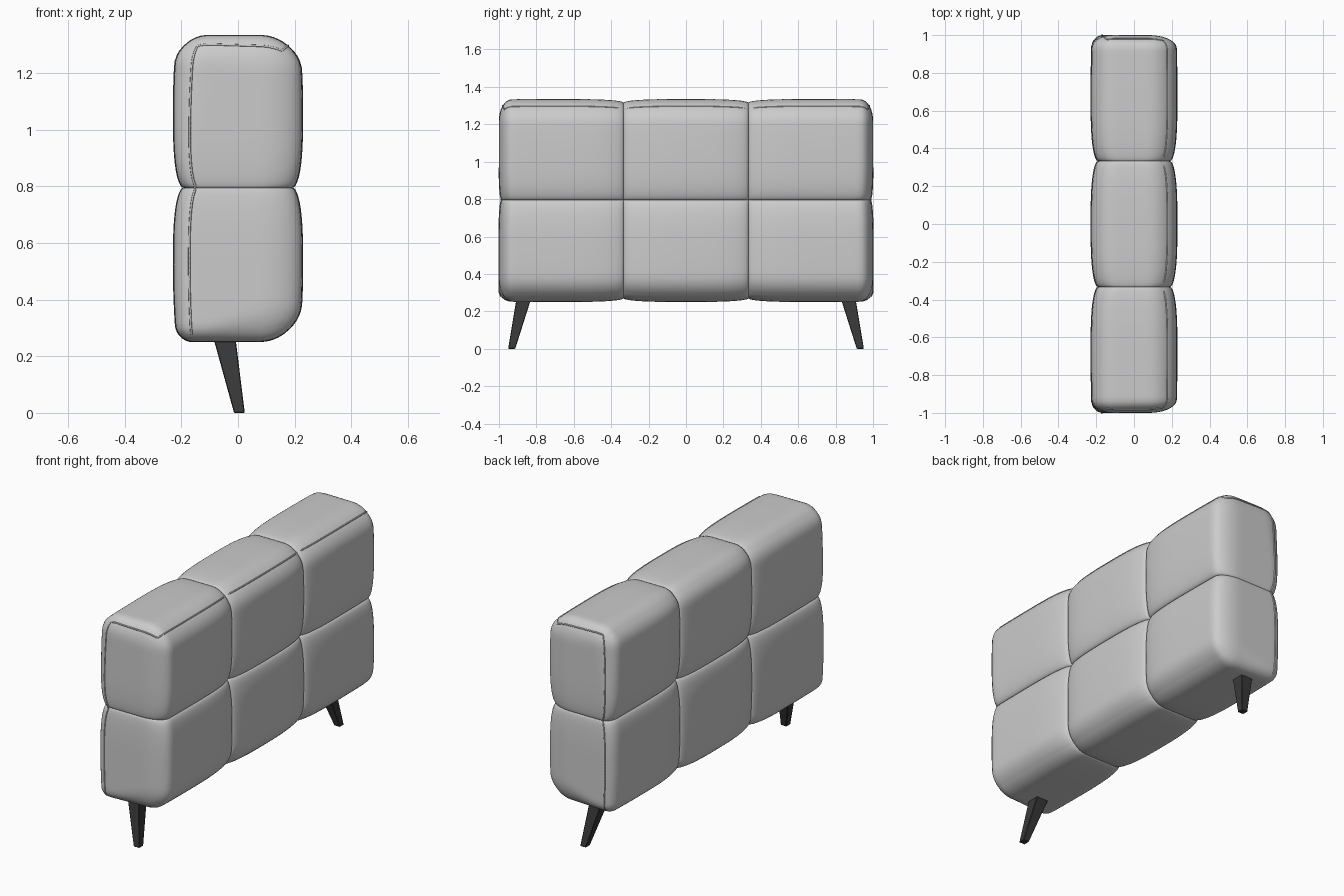
import bpy, bmesh, math
from mathutils import Vector

if "Cube" in bpy.data.objects:
    bpy.data.objects.remove(bpy.data.objects["Cube"])

LO = Vector((-0.23, -1.0, 0.25))
HI = Vector((0.23, 1.0, 1.335))
MIDZ = 0.795
CELLS = [[-0.23, 0.23], [-1, -1/3, 1/3, 1], [0.25, MIDZ, 1.335]]


def smooth(t):
    t = max(0.0, min(1.0, t))
    return t * t * (3 - 2 * t)


def seam(v, edges, outer):
    """1 at an inner seam, 0 at a cushion centre, 'outer' at the outside edges."""
    for a, b in zip(edges, edges[1:]):
        if v <= b + 1e-6:
            s = max(-1, min(1, (2 * v - a - b) / (b - a)))
            if (s < 0 and a == edges[0]) or (s > 0 and b == edges[-1]):
                return outer * s * s
            return 1 - math.sqrt(max(0, 1 - abs(s) ** 3))
    return 0


def surface(p):
    """Map a point of the plain box to the rounded, tufted upholstery."""
    x, y, z = p
    up, right = smooth((z - MIDZ) / 0.54), smooth((x + 0.15) / 0.3)
    rx_lo, rx_hi = 0.06 + 0.06 * up, 0.15
    rz = (0.11 + 0.02 * right) if z > MIDZ else (0.06 + 0.08 * right)
    lo, hi = (rx_lo, 0.07, rz), (rx_hi, 0.07, rz)
    inner = [max(LO[i] + lo[i], min(HI[i] - hi[i], p[i])) for i in range(3)]
    r = [lo[i] if p[i] < inner[i] else hi[i] for i in range(3)]
    q = Vector([(p[i] - inner[i]) / r[i] for i in range(3)])
    if q.length > 1e-6:
        q *= max(abs(c) for c in q) / q.length
    o = Vector([inner[i] + q[i] * r[i] for i in range(3)])
    # pull the surface in at the seams
    sy, sz = seam(y, CELLS[1], 0.1), seam(z, CELLS[2], 0.3)
    o.x *= 1 - (0.04 * sy + 0.038 * sz) / 0.23
    h = (o.z - 0.7925) / 0.5425
    o.z -= 0.02 * sy * h * abs(h)
    w = max(0, (abs(o.y) - 0.7) / 0.3)
    o.y -= math.copysign(0.016 * seam(z, CELLS[2], 0) * w, o.y)
    return o


def stations(edges, n):
    out = [edges[0]]
    for a, b in zip(edges, edges[1:]):
        out += [a + (b - a) * (0.5 - 0.5 * math.cos(math.pi * k / n)) for k in range(1, n + 1)]
    return out


# upholstered panel: six tufted cushions in one skin
grid = [stations(e, n) for e, n in zip(CELLS, (24, 26, 26))]
bm = bmesh.new()
verts = {}


def vert(idx):
    if idx not in verts:
        verts[idx] = bm.verts.new(surface([grid[i][idx[i]] for i in range(3)]))
    return verts[idx]


for ax in range(3):
    u, v = (ax + 1) % 3, (ax + 2) % 3
    for side in (0, len(grid[ax]) - 1):
        for i in range(len(grid[u]) - 1):
            for j in range(len(grid[v]) - 1):
                quad = []
                for di, dj in ((0, 0), (1, 0), (1, 1), (0, 1)):
                    idx = [0, 0, 0]
                    idx[ax], idx[u], idx[v] = side, i + di, j + dj
                    quad.append(vert(tuple(idx)))
                bm.faces.new(quad)
bmesh.ops.recalc_face_normals(bm, faces=bm.faces)
me = bpy.data.meshes.new("cushion_panel")
bm.to_mesh(me)
bm.free()
panel = bpy.data.objects.new("cushion_panel", me)
bpy.context.collection.objects.link(panel)
bpy.context.view_layer.objects.active = panel
panel.select_set(True)
bpy.ops.object.shade_smooth_by_angle(angle=math.radians(40))


# stitched welts following the upholstery
def welt(name, corners):
    pts = []
    for a, b in zip(corners, corners[1:]):
        a, b = Vector(a), Vector(b)
        pts += [surface(a.lerp(b, k / 60)) for k in range(61)]
    cu = bpy.data.curves.new(name, 'CURVE')
    cu.dimensions = '3D'
    cu.bevel_depth = 0.004
    cu.bevel_resolution = 1
    sp = cu.splines.new('POLY')
    sp.points.add(len(pts) - 1)
    for pt, co in zip(sp.points, pts):
        pt.co = (*co, 1)
    bpy.context.collection.objects.link(bpy.data.objects.new(name, cu))


for label, y in (("front", -1), ("back", 1)):
    welt(label + "_end_welt", [(-0.175, y, 0.27), (-0.175, y, HI.z), (HI.x, y, HI.z)])
welt("top_edge_welt", [(HI.x, -1, HI.z), (HI.x, 1, HI.z)])

# tapered splayed legs
dark = bpy.data.materials.new("dark_leg")
dark.diffuse_color = (0.04, 0.04, 0.04, 1)
dark.use_nodes = True
dark.node_tree.nodes["Principled BSDF"].inputs["Base Color"].default_value = dark.diffuse_color
for label, s in (("front", -1), ("back", 1)):
    bm = bmesh.new()
    bmesh.ops.create_cube(bm, size=1)
    for v in bm.verts:
        top = v.co.z > 0
        w = 0.085 if top else 0.038
        cx, cy = (-0.057, 0.857) if top else (0.005, 0.932)
        v.co = (cx + v.co.x * w, s * cy + v.co.y * w, 0.31 if top else 0)
    me = bpy.data.meshes.new(label + "_leg")
    bm.to_mesh(me)
    bm.free()
    me.materials.append(dark)
    leg = bpy.data.objects.new(label + "_leg", me)
    bpy.context.collection.objects.link(leg)
    bev = leg.modifiers.new("soft_edges", 'BEVEL')
    bev.width = 0.003
